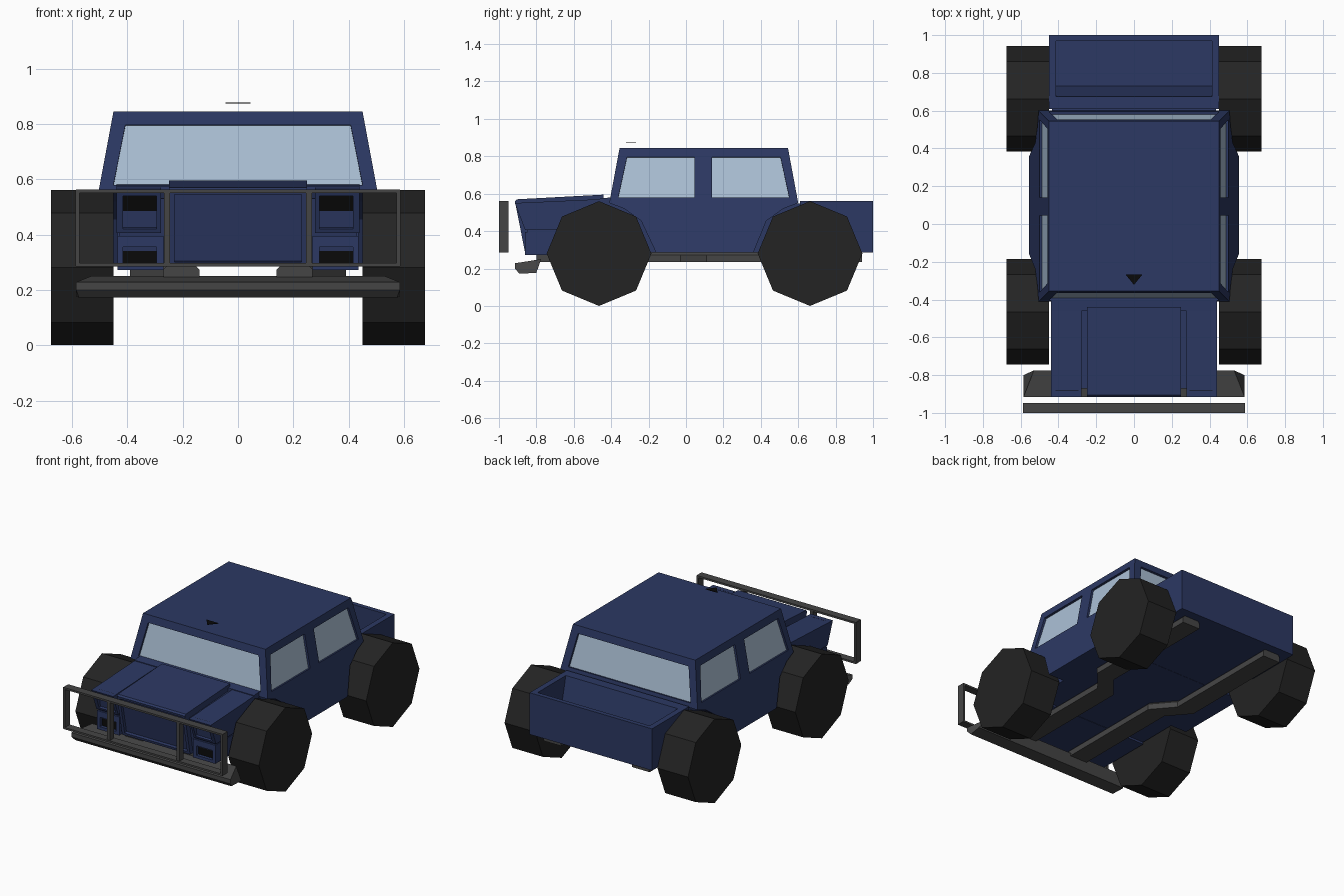
import bpy, bmesh, math
from mathutils import Vector

if "Cube" in bpy.data.objects:
    bpy.data.objects.remove(bpy.data.objects["Cube"])


def material(name, rgb):
    m = bpy.data.materials.new(name)
    m.diffuse_color = (*rgb, 1)
    m.use_nodes = True
    m.node_tree.nodes["Principled BSDF"].inputs["Base Color"].default_value = m.diffuse_color
    return m


BLUE = material("body_blue", (0.025, 0.040, 0.125))
GLASS = material("glass", (0.41, 0.53, 0.67))
RUBBER = material("rubber", (0.017, 0.017, 0.017))
METAL = material("metal", (0.06, 0.06, 0.06))
BLACK = material("black", (0.003, 0.003, 0.003))


def loft(name, rings, mat):
    """Closed solid through a list of equal-length point rings."""
    bm = bmesh.new()
    vs = [[bm.verts.new(p) for p in r] for r in rings]
    n = len(vs[0])
    bm.faces.new(vs[0])
    bm.faces.new(vs[-1])
    for a, b in zip(vs, vs[1:]):
        for i in range(n):
            j = (i + 1) % n
            bm.faces.new((a[i], a[j], b[j], b[i]))
    bmesh.ops.recalc_face_normals(bm, faces=bm.faces)
    me = bpy.data.meshes.new(name)
    bm.to_mesh(me)
    bm.free()
    me.materials.append(mat)
    ob = bpy.data.objects.new(name, me)
    bpy.context.collection.objects.link(ob)
    return ob


def slab(name, x0, x1, yz, mat):
    return loft(name, [[(x, y, z) for y, z in yz] for x in (x0, x1)], mat)


def box(name, x0, x1, y0, y1, z0, z1, mat):
    return slab(name, x0, x1, [(y0, z0), (y1, z0), (y1, z1), (y0, z1)], mat)


def cut(ob, cutter):
    """Subtract the cutter, bake the result and delete the cutter."""
    mod = ob.modifiers.new("cut", 'BOOLEAN')
    mod.operation, mod.solver, mod.object = 'DIFFERENCE', 'EXACT', cutter
    dg = bpy.context.evaluated_depsgraph_get()
    me = bpy.data.meshes.new_from_object(ob.evaluated_get(dg))
    ob.modifiers.clear()
    ob.data = me
    bpy.data.objects.remove(cutter)


def recess(ob, quad, out, depth, name=None, mat=None):
    """Sink a quad opening into a face, with an optional pane at its back."""
    q = [Vector(p) for p in quad]
    n = (q[1] - q[0]).cross(q[2] - q[0]).normalized()
    if n.dot(Vector(out)) < 0:
        n = -n
    ring = lambda d: [p + n * d for p in q]
    cut(ob, loft("cutter", [ring(0.02), ring(-depth)], ob.data.materials[0]))
    if name:
        loft(name, [ring(-depth + 0.004), ring(-depth - 0.004)], mat)


# Cab: every wall leans in by the same slope
K = 0.187
lean = lambda z: (0.845 - z) * K
side = [(-0.355, 0.845), (0.545, 0.845), (0.6, 0.55), (0.52, 0.52), (0.43, 0.455),
        (0.36, 0.285), (-0.16, 0.285), (-0.24, 0.455), (-0.33, 0.52), (-0.41, 0.55)]
cab = loft("cab", [[(s * (0.45 + lean(z)), y, z) for y, z in side] for s in (-1, 1)], BLUE)

# Windscreen and rear window
ZT, ZB = 0.796, 0.579
for name, s, y in (("windscreen", -1, -0.355), ("rear_window", 1, 0.545)):
    quad = [(x, y + s * lean(z), z) for x, z in
            ((-0.407, ZT), (0.407, ZT), (0.45, ZB), (-0.45, ZB))]
    recess(cab, quad, (0, s, 0), 0.018, name, GLASS)

# Side windows
for s in (-1, 1):
    for name, yz in (("front_side_window", [(-0.315, ZT), (0.045, ZT), (0.045, ZB), (-0.362, ZB)]),
                     ("rear_side_window", [(0.14, ZT), (0.505, ZT), (0.552, ZB), (0.14, ZB)])):
        quad = [(s * (0.45 + lean(z)), y, z) for y, z in yz]
        recess(cab, quad, (s, 0, 0), 0.018, name, GLASS)

# Inner body between the wheels, and the cowl under the windscreen
box("inner_body", -0.435, 0.435, -0.44, 0.62, 0.286, 0.548, BLUE)
slab("cowl", -0.44, 0.44, [(-0.46, 0.54), (-0.46, 0.575), (-0.40, 0.58), (-0.40, 0.54)], BLUE)

# Engine bay core and raised bonnet with sunken grille
slab("engine_bay", -0.43, 0.43, [(-0.87, 0.53), (-0.43, 0.555), (-0.43, 0.286), (-0.83, 0.286)], BLUE)
bonnet = slab("bonnet", -0.25, 0.25,
              [(-0.915, 0.56), (-0.905, 0.57), (-0.44, 0.595), (-0.44, 0.284), (-0.86, 0.284)], BLUE)
gy = lambda z: -0.915 + (0.56 - z) * 0.055 / 0.276
recess(bonnet, [(x, gy(z), z) for x, z in
                ((-0.23, 0.545), (0.23, 0.545), (0.23, 0.3), (-0.23, 0.3))], (0, -1, 0), 0.02)

# Front wings with headlight openings
for s in (-1, 1):
    wing = slab("front_wing", s * 0.278, s * 0.44,
                [(-0.915, 0.55), (-0.43, 0.572), (-0.43, 0.405), (-0.86, 0.405)], BLUE)
    hy = lambda z: -0.915 + (0.55 - z) * 0.055 / 0.145
    recess(wing, [(s * x, hy(z), z) for x, z in
                  ((0.295, 0.54), (0.415, 0.54), (0.415, 0.42), (0.295, 0.42))],
           (0, -1, 0), 0.03, "headlight", BLACK)
    lower = box("lower_wing", s * 0.27, s * 0.435, -0.86, -0.43, 0.272, 0.395, BLUE)
    recess(lower, [(s * x, -0.86, z) for x, z in
                   ((0.295, 0.355), (0.415, 0.355), (0.415, 0.292), (0.295, 0.292))],
           (0, -1, 0), 0.025, "indicator", BLACK)

# Open cargo bed with sloping front wall
bed = box("cargo_bed", -0.45, 0.45, 0.61, 1.0, 0.285, 0.562, BLUE)
cut(bed, loft("cutter", [[(-0.412, y, z), (0.412, y, z), (0.412, 0.97, z), (-0.412, 0.97, z)]
                         for y, z in ((0.67, 0.58), (0.73, 0.33))], BLUE))

# Eight-sided wheels
R = 0.28
for s in (-1, 1):
    for name, cy in (("front_wheel", -0.465), ("rear_wheel", 0.663)):
        slab(name, s * 0.45, s * 0.675,
             [(cy + R * math.sin(i * math.pi / 4), R + R * math.cos(i * math.pi / 4))
              for i in range(8)], RUBBER)

# Chassis rails that step outward halfway back
for s in (-1, 1):
    loft("chassis_rail",
         [[(s * (cx + dx), y, z) for dx, z in
           ((-0.065, 0.235), (0.065, 0.235), (0.065, 0.273), (0.05, 0.288), (-0.05, 0.288), (-0.065, 0.273))]
          for cx, y in ((0.205, -0.80), (0.205, -0.03), (0.325, 0.11), (0.325, 0.94))], METAL)

# Front bumper, narrower towards its upper rear edge
loft("front_bumper", [[(s * x, y, z) for x, y, z in
                       ((0.575, -0.89, 0.172), (0.585, -0.915, 0.2), (0.585, -0.915, 0.228),
                        (0.53, -0.775, 0.25), (0.585, -0.80, 0.177))] for s in (-1, 1)], METAL)

# Bull bar: two rails, two ends, two inner uprights
for z in (0.285, 0.55):
    box("bull_bar_rail", -0.585, 0.585, -1.0, -0.948, z, z + 0.012, METAL)
for s in (-1, 1):
    box("bull_bar_end", s * 0.573, s * 0.587, -1.0, -0.948, 0.286, 0.561, METAL)
    box("bull_bar_upright", s * 0.245, s * 0.268, -0.995, -0.953, 0.29, 0.555, METAL)

# Small floating roof marker
loft("roof_marker", [[(-0.045, -0.267, z), (0.045, -0.267, z), (0, -0.322, z)]
                     for z in (0.874, 0.877)], BLACK)
